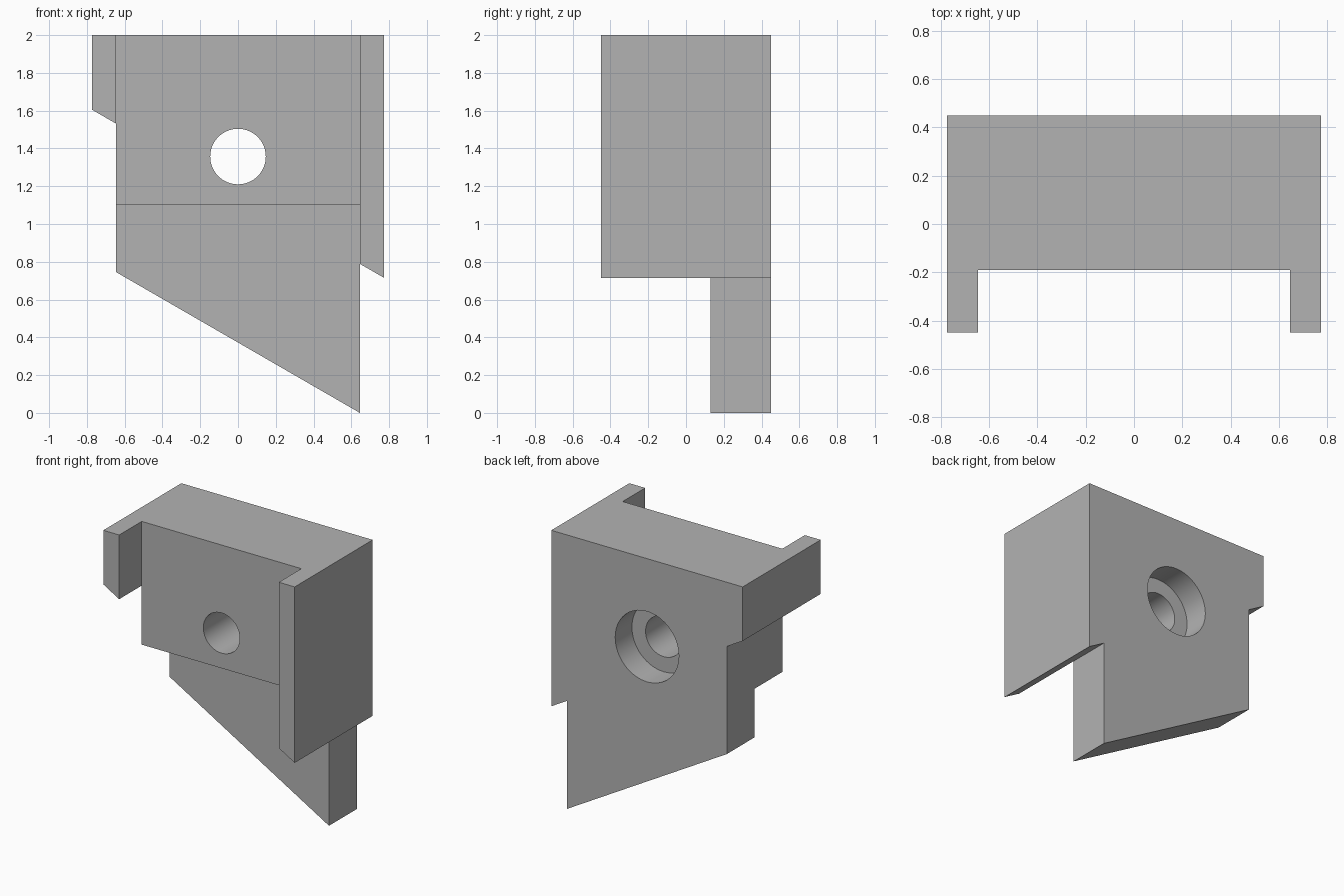
import bpy, bmesh, math
from mathutils import Matrix

cube = bpy.data.objects.get("Cube")
if cube:
    bpy.data.objects.remove(cube, do_unlink=True)

HALF, INNER = 0.773, 0.645       # outer and inner half widths
BACK, FRONT = 0.45, -0.45
HOLE_Z = 1.357

grey = bpy.data.materials.new("plain_grey")
grey.use_nodes = True
colour = (0.45, 0.45, 0.45, 1)
grey.diffuse_color = colour
grey.node_tree.nodes["Principled BSDF"].inputs["Base Color"].default_value = colour


def make_object(name, bm):
    bmesh.ops.recalc_face_normals(bm, faces=bm.faces)
    mesh = bpy.data.meshes.new(name)
    bm.to_mesh(mesh)
    bm.free()
    mesh.materials.append(grey)
    obj = bpy.data.objects.new(name, mesh)
    bpy.context.collection.objects.link(obj)
    return obj


def extrude_profile(name, points, y0, y1):
    """Extrude an (x, z) outline along y."""
    bm = bmesh.new()
    face = bm.faces.new([bm.verts.new((x, y0, z)) for x, z in points])
    out = bmesh.ops.extrude_face_region(bm, geom=[face])
    moved = [v for v in out["geom"] if isinstance(v, bmesh.types.BMVert)]
    bmesh.ops.translate(bm, verts=moved, vec=(0, y1 - y0, 0))
    return make_object(name, bm)


def hole_cutter(name, radius, y0, y1):
    bm = bmesh.new()
    place = Matrix.Translation((0, (y0 + y1) / 2, HOLE_Z)) @ Matrix.Rotation(math.pi / 2, 4, "X")
    bmesh.ops.create_cone(bm, cap_ends=True, segments=64, radius1=radius,
                          radius2=radius, depth=y1 - y0, matrix=place)
    return make_object(name, bm)


def rectangle(z0, z1, half):
    return [(-half, z0), (half, z0), (half, z1), (-half, z1)]


# Bracket outline with slanted bottom edges and side flanges
bracket = extrude_profile("bracket_body", [
    (-HALF, 2), (-HALF, 1.605), (-INNER, 1.531), (-INNER, 0.745),
    (INNER, 0), (INNER, 0.789), (HALF, 0.715), (HALF, 2)], FRONT, BACK)

# Front channel, thinner lower plate, through hole and rear counterbore
cutters = [
    extrude_profile("front_channel_cutter", rectangle(-0.2, 2.2, INNER), FRONT - 0.2, -0.19),
    extrude_profile("lower_step_cutter", rectangle(-0.2, 1.1, INNER), FRONT - 0.3, 0.129),
    hole_cutter("through_hole_cutter", 0.147, -0.8, 0.8),
    hole_cutter("counterbore_cutter", 0.257, BACK - 0.193, 0.8),
]
bpy.context.view_layer.objects.active = bracket
for cutter in cutters:
    cutter.hide_render = True
    mod = bracket.modifiers.new(cutter.name, "BOOLEAN")
    mod.operation, mod.solver, mod.object = "DIFFERENCE", "EXACT", cutter
    bpy.ops.object.modifier_apply(modifier=mod.name)
for cutter in cutters:
    bpy.data.objects.remove(cutter, do_unlink=True)

# Smooth hole walls, sharp edges elsewhere
bpy.ops.object.select_all(action="DESELECT")
bracket.select_set(True)
bpy.ops.object.shade_smooth_by_angle(angle=math.radians(30))
